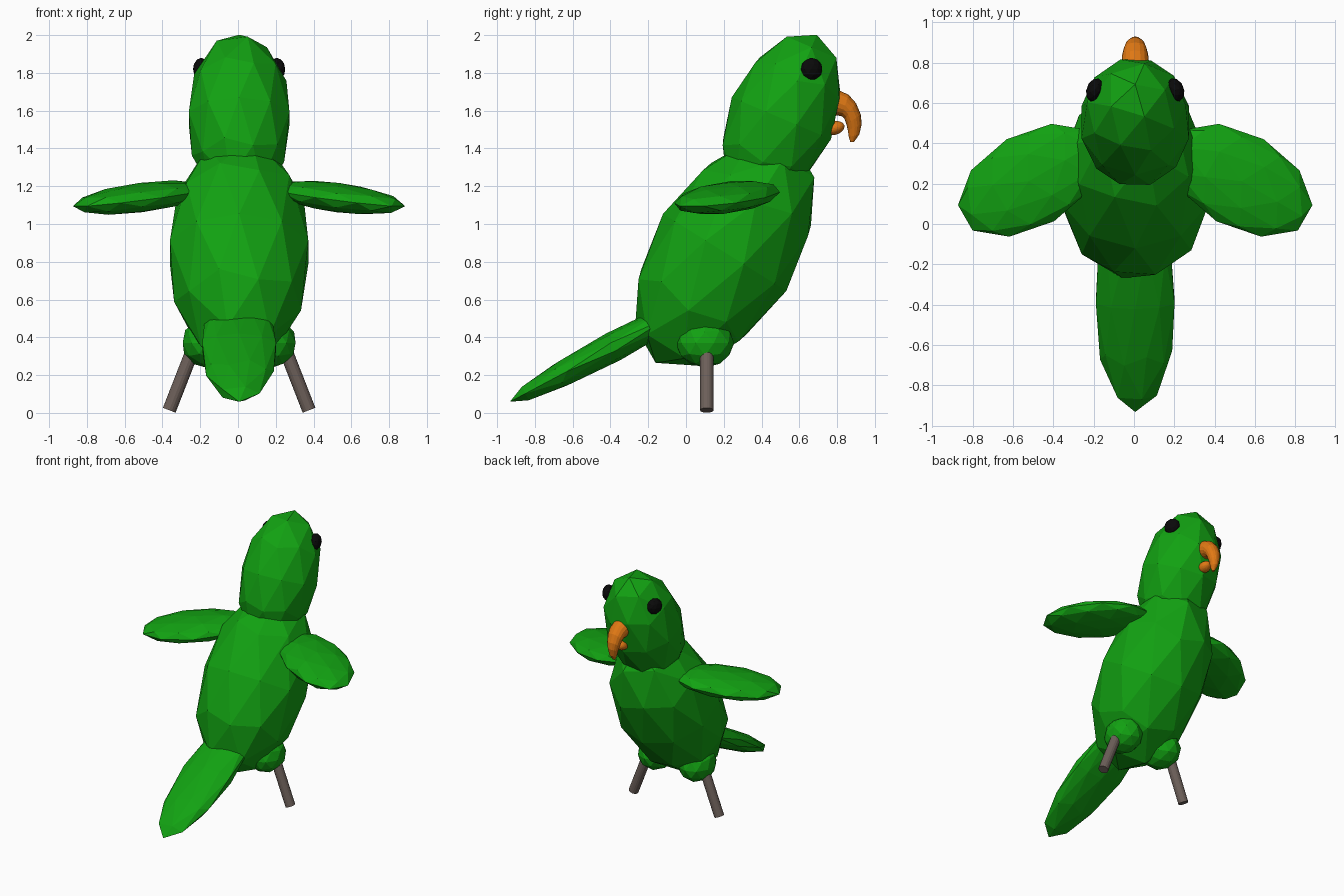
import bpy, bmesh, math
from mathutils import Vector, Matrix, Euler

if "Cube" in bpy.data.objects:
    bpy.data.objects.remove(bpy.data.objects["Cube"])

CX = 0.006  # mirror plane of the bird


def material(name, rgb):
    m = bpy.data.materials.new(name)
    m.diffuse_color = (*rgb, 1)
    m.use_nodes = True
    m.node_tree.nodes["Principled BSDF"].inputs["Base Color"].default_value = m.diffuse_color
    return m


GREEN = material("feather green", (0.006, 0.36, 0.006))
ORANGE = material("beak orange", (0.75, 0.19, 0.007))
BROWN = material("leg brown", (0.15, 0.115, 0.10))
BLACK = material("eye black", (0.003, 0.003, 0.003))


def finish(bm, name, mat):
    bmesh.ops.recalc_face_normals(bm, faces=bm.faces[:])
    me = bpy.data.meshes.new(name)
    bm.to_mesh(me)
    bm.free()
    me.materials.append(mat)
    ob = bpy.data.objects.new(name, me)
    bpy.context.collection.objects.link(ob)
    return ob


def blob(name, mat, centre, scale, rot=(0, 0, 0), detail=2):
    """Faceted ellipsoid, rotation in degrees."""
    bm = bmesh.new()
    bmesh.ops.create_icosphere(bm, subdivisions=detail, radius=1)
    r = Euler([math.radians(a) for a in rot]).to_matrix().to_4x4()
    c = Vector((centre[0] + CX, centre[1], centre[2]))
    bm.transform(Matrix.Translation(c) @ r @ Matrix.Diagonal((*scale, 1)))
    return finish(bm, name, mat)


def rod(name, mat, a, b, radius, sides=16):
    a, b = Vector(a), Vector(b)
    bm = bmesh.new()
    bmesh.ops.create_cone(bm, cap_ends=True, segments=sides, radius1=radius,
                          radius2=radius, depth=(b - a).length)
    q = (b - a).to_track_quat('Z', 'Y').to_matrix().to_4x4()
    bm.transform(Matrix.Translation((a + b) / 2) @ q)
    return finish(bm, name, mat)


# Body, head and tail
blob("body", GREEN, (0, 0.205, 0.85), (0.385, 0.385, 0.69), (-32, 0, 0))
blob("head", GREEN, (0, 0.505, 1.56), (0.28, 0.285, 0.48), (-23, 0, 0))
blob("tail", GREEN, (0, -0.385, 0.35), (0.205, 0.08, 0.62), (118, 0, 0))

# Paired parts
for side, s in (("left", -1), ("right", 1)):
    blob(side + "_wing", GREEN, (s * 0.52, 0.217, 1.14), (0.395, 0.235, 0.078),
         (0, s * 7, -s * 30))
    blob(side + "_thigh", GREEN, (s * 0.175, 0.1, 0.37), (0.13, 0.155, 0.13))
    rod(side + "_leg", BROWN, (CX + s * 0.235, 0.11, 0.36),
        (CX + s * 0.37, 0.11, 0.014), 0.036)
    blob(side + "_eye", BLACK, (s * 0.2, 0.665, 1.82), (0.042, 0.06, 0.06),
         (0, 0, s * 20))

# Upper beak: rings lofted between an outer and an inner curve (y, z), half width
rings = [((0.74, 1.71), (0.74, 1.57), 0.066),
         ((0.81, 1.707), (0.80, 1.575), 0.068),
         ((0.86, 1.685), (0.825, 1.57), 0.064),
         ((0.90, 1.64), (0.84, 1.555), 0.057),
         ((0.925, 1.58), (0.85, 1.525), 0.048),
         ((0.93, 1.53), (0.857, 1.495), 0.037),
         ((0.918, 1.475), (0.862, 1.46), 0.025),
         ((0.89, 1.435), (0.87, 1.433), 0.01)]
SIDES = 16
bm = bmesh.new()
loops = []
for outer, inner, w in rings:
    o, i = Vector((CX, *outer)), Vector((CX, *inner))
    mid, half = (o + i) / 2, (o - i) / 2
    ang = [2 * math.pi * k / SIDES for k in range(SIDES)]
    loops.append([bm.verts.new(mid + half * math.cos(t) + Vector((w * math.sin(t), 0, 0)))
                  for t in ang])
for a, b in zip(loops, loops[1:]):
    for k in range(SIDES):
        n = (k + 1) % SIDES
        bm.faces.new((a[k], a[n], b[n], b[k]))
bm.faces.new(loops[0])
bm.faces.new(loops[-1])
finish(bm, "upper_beak", ORANGE)

# Lower beak
blob("lower_beak", ORANGE, (0, 0.785, 1.508), (0.042, 0.055, 0.036), (15, 0, 0), 3)
